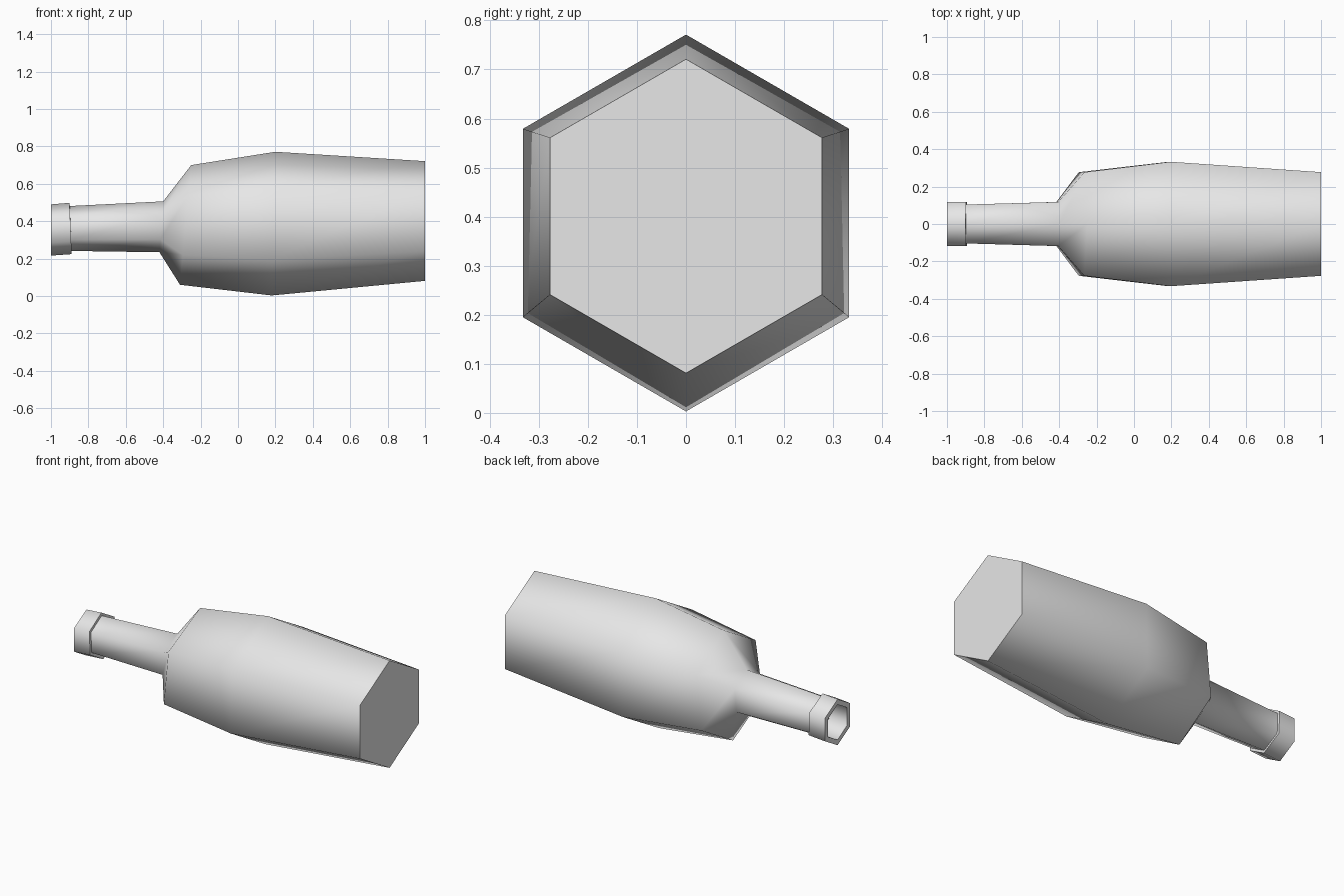
import bpy, bmesh, math

if "Cube" in bpy.data.objects:
    bpy.data.objects.remove(bpy.data.objects["Cube"])

glass = bpy.data.materials.new("plain_grey")
glass.diffuse_color = (0.8, 0.8, 0.8, 1)
glass.use_nodes = True
glass.node_tree.nodes["Principled BSDF"].inputs["Base Color"].default_value = glass.diffuse_color


def hex_loft(name, rings, cap_start=False, cap_end=False):
    """Loft hexagons along x. Ring = (x, centre z, radius, lean of top in x)."""
    bm = bmesh.new()
    loops = []
    for x, cz, r, lean in rings:
        loop = []
        for k in range(6):
            a = math.radians(90 + 60 * k)
            loop.append(bm.verts.new((x + lean * math.sin(a), r * math.cos(a), cz + r * math.sin(a))))
        loops.append(loop)
    for a, b in zip(loops, loops[1:]):
        for k in range(6):
            j = (k + 1) % 6
            bm.faces.new((a[k], a[j], b[j], b[k]))
    if cap_start:
        bm.faces.new(loops[0])
    if cap_end:
        bm.faces.new(loops[-1])
    bmesh.ops.recalc_face_normals(bm, faces=bm.faces)
    mesh = bpy.data.meshes.new(name)
    bm.to_mesh(mesh)
    bm.free()
    mesh.materials.append(glass)
    obj = bpy.data.objects.new(name, mesh)
    bpy.context.collection.objects.link(obj)
    bpy.ops.object.select_all(action='DESELECT')
    obj.select_set(True)
    bpy.context.view_layer.objects.active = obj
    bpy.ops.object.shade_smooth_by_angle(angle=math.radians(65))
    return obj


# Bottle body, shoulder and neck, from the base to the mouth
hex_loft("bottle_body", [
    (1.0, 0.401, 0.320, 0.0),
    (0.19, 0.387, 0.384, 0.01),
    (-0.28, 0.380, 0.320, 0.03),
    (-0.41, 0.370, 0.136, 0.01),
    (-0.895, 0.361, 0.120, -0.004),
], cap_start=True)

# Lip collar with a recessed mouth
hex_loft("bottle_lip", [
    (-0.895, 0.361, 0.118, -0.004),
    (-0.895, 0.361, 0.137, -0.006),
    (-1.0, 0.353, 0.137, 0.0),
    (-1.0, 0.353, 0.105, 0.0),
    (-0.88, 0.361, 0.105, 0.0),
], cap_end=True)
